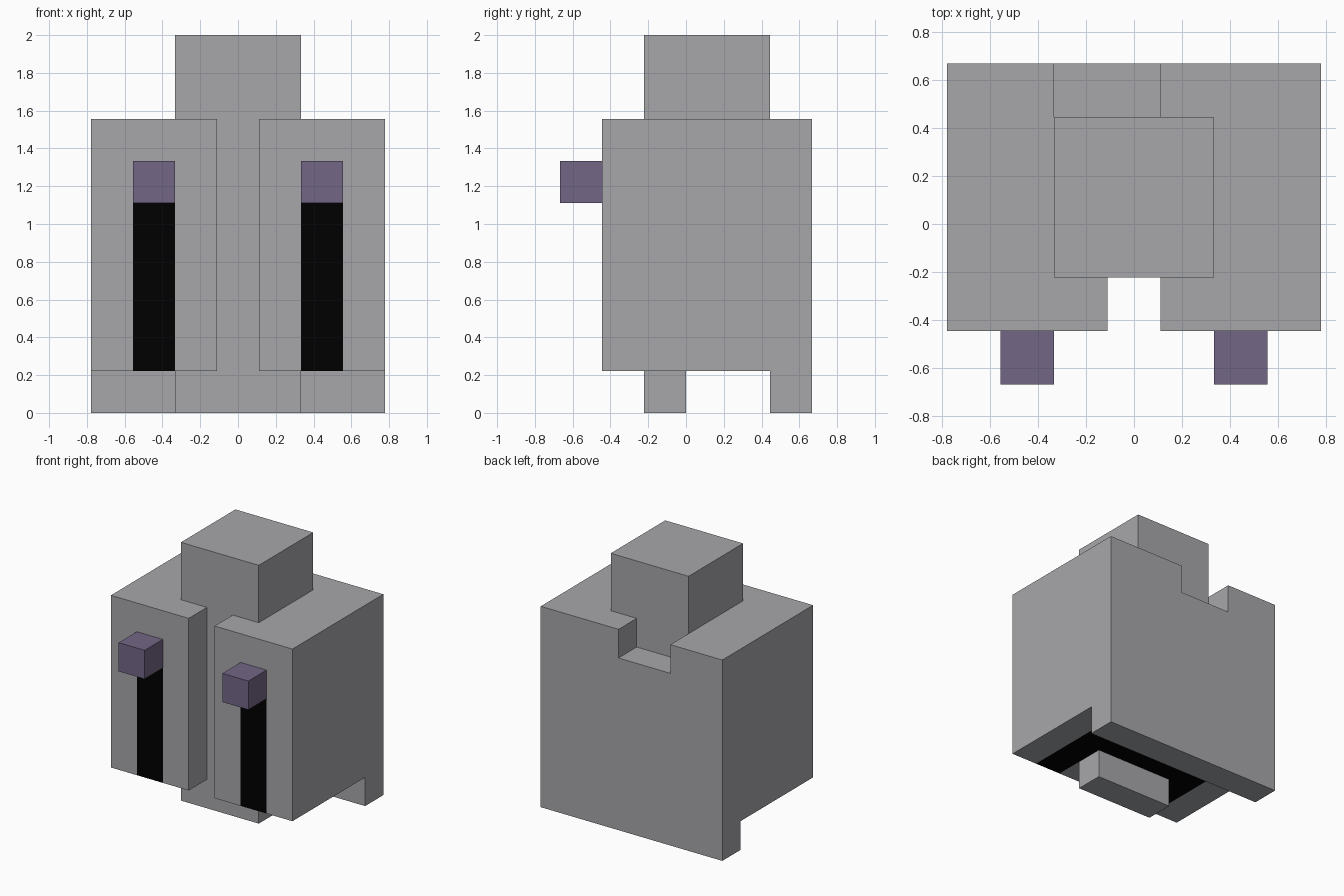
import bpy, bmesh
from mathutils import Vector

if "Cube" in bpy.data.objects:
    bpy.data.objects.remove(bpy.data.objects["Cube"])

U = 2 / 9  # one block of the model


def material(name, rgb):
    m = bpy.data.materials.new(name)
    m.diffuse_color = (*rgb, 1)
    m.use_nodes = True
    m.node_tree.nodes["Principled BSDF"].inputs["Base Color"].default_value = m.diffuse_color
    return m


GREY = material("grey", (0.386, 0.39, 0.407))
BLACK = material("black", (0.0, 0.0, 0.0))
PURPLE = material("purple", (0.171, 0.133, 0.235))


def prism(name, outline, z0, z1, *mats):
    """Extrude a plan outline (in blocks) from z0 to z1."""
    bm = bmesh.new()
    base = bm.faces.new([bm.verts.new((x * U, y * U, z0 * U)) for x, y in outline])
    top = bmesh.ops.extrude_face_region(bm, geom=[base])["geom"]
    bmesh.ops.translate(bm, vec=(0, 0, (z1 - z0) * U),
                        verts=[v for v in top if isinstance(v, bmesh.types.BMVert)])
    bmesh.ops.recalc_face_normals(bm, faces=bm.faces)
    mesh = bpy.data.meshes.new(name)
    bm.to_mesh(mesh)
    bm.free()
    for m in mats:
        mesh.materials.append(m)
    obj = bpy.data.objects.new(name, mesh)
    bpy.context.collection.objects.link(obj)
    return obj


def box(name, x0, x1, y0, y1, z0, z1, mat):
    return prism(name, [(x0, y0), (x1, y0), (x1, y1), (x0, y1)], z0, z1, mat)


# Body with a full-height slot at the front
body = prism("body", [(-3.5, -2), (-0.5, -2), (-0.5, -1), (0.5, -1), (0.5, -2),
                      (3.5, -2), (3.5, 3), (-3.5, 3)], 1, 7, GREY, BLACK)

# Black straps: cut the body faces along the strap edges, then colour by place
bm = bmesh.new()
bm.from_mesh(body.data)
cuts = [(0, x) for x in (-2.5, -1.5, 1.5, 2.5)] + [(1, 0), (1, 1), (2, 5)]
for axis, pos in cuts:
    normal = Vector((0, 0, 0))
    normal[axis] = 1
    bmesh.ops.bisect_plane(bm, geom=bm.verts[:] + bm.edges[:] + bm.faces[:],
                           plane_co=normal * pos * U, plane_no=normal)
bm.normal_update()
for f in bm.faces:
    x, y, z = f.calc_center_median() / U
    strap = 1.5 < abs(x) < 2.5
    front = f.normal.y < -0.9 and strap and z < 5
    under = f.normal.z < -0.9 and abs(x) < 2.5 and y < 1 and (strap or y > 0)
    f.material_index = 1 if front or under else 0
bm.to_mesh(body.data)
bm.free()

# Notch in the top of the back
cutter = box("notch_cutter", -1.5, 0.5, 2, 4, 6, 8, GREY)
cutter.hide_render = True
cutter.hide_viewport = True
cutter.display_type = 'WIRE'
notch = body.modifiers.new("notch", 'BOOLEAN')
notch.operation = 'DIFFERENCE'
notch.solver = 'EXACT'
notch.object = cutter

# Head block and feet
box("head", -1.5, 1.5, -1, 2, 7, 9, GREY)
box("front_foot", -1.5, 1.5, -1, 0, 0, 1, GREY)
box("back_foot", -3.5, 3.5, 2, 3, 0, 1, GREY)

# Purple knobs at the top of the straps
for side, x in (("left", -2), ("right", 2)):
    box(side + "_knob", x - 0.5, x + 0.5, -3, -2, 5, 6, PURPLE)
